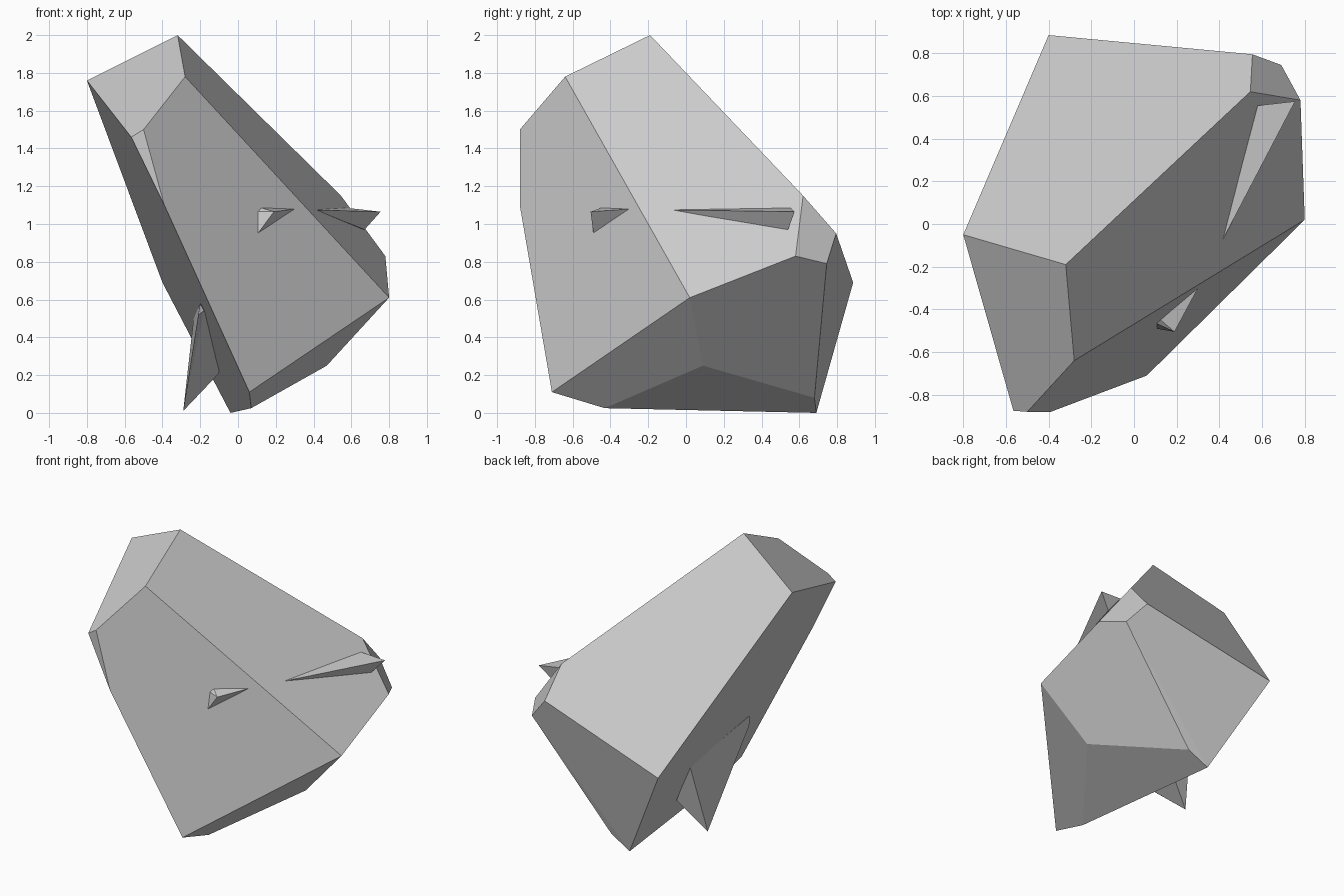
import bpy, bmesh, math

cube = bpy.data.objects.get("Cube")
if cube:
    bpy.data.objects.remove(cube, do_unlink=True)

# Single stone colour
stone = bpy.data.materials.new("stone grey")
stone.use_nodes = True
grey = (0.6, 0.6, 0.6, 1)
stone.diffuse_color = grey
stone.node_tree.nodes["Principled BSDF"].inputs["Base Color"].default_value = grey


def faceted(name, corners, flatten):
    """Wrap corner points in a flat-shaded convex solid."""
    bm = bmesh.new()
    for c in corners:
        bm.verts.new(c)
    hull = bmesh.ops.convex_hull(bm, input=bm.verts)
    spare = [g for g in hull["geom_interior"] if isinstance(g, bmesh.types.BMVert)]
    bmesh.ops.delete(bm, geom=spare, context='VERTS')
    # Merge nearly coplanar triangles into broad facets
    bmesh.ops.dissolve_limit(bm, angle_limit=math.radians(flatten),
                             verts=bm.verts, edges=bm.edges)
    bmesh.ops.recalc_face_normals(bm, faces=bm.faces)
    mesh = bpy.data.meshes.new(name)
    bm.to_mesh(mesh)
    bm.free()
    mesh.materials.append(stone)
    obj = bpy.data.objects.new(name, mesh)
    bpy.context.collection.objects.link(obj)
    return obj


# Main boulder: crown, front edge, right shoulder, back, underside
crown = [(-.32, -.19, 2), (-.28, -.64, 1.78), (-.8, -.05, 1.76)]
front_edge = [(-.5, -.88, 1.5), (-.565, -.875, 1.46), (-.39, -.88, 1.1), (.06, -.71, .11)]
shoulder = [(.8, .02, .61), (.78, .58, .83), (.69, .745, .79),
            (.555, .795, .95), (.545, .62, 1.15)]
underside = [(-.4, .885, .69), (.07, -.43, .025), (-.04, .69, 0),
             (.47, .09, .25), (.11, .68, .08)]
faceted("boulder", crown + front_edge + shoulder + underside, 4)

# Splinters, each with a last corner sunk inside the boulder
faceted("front_splinter", [(.105, -.49, .95), (.103, -.465, 1.065), (.125, -.45, 1.085),
                           (.305, -.29, 1.08), (.19, -.505, 1.065), (.2, -.36, 1.05)], 1)
faceted("side_splinter", [(.41, -.085, 1.075), (.58, .555, 1.085), (.755, .575, 1.065),
                          (.67, .54, .97), (.5, .35, 1.02)], 1)
faceted("lower_splinter", [(-.29, .17, .01), (-.1, .25, .21), (-.235, .29, .5),
                           (-.2, -.43, .58), (-.21, -.41, .52), (-.18, -.42, .54),
                           (-.1, 0, .45)], 1)
